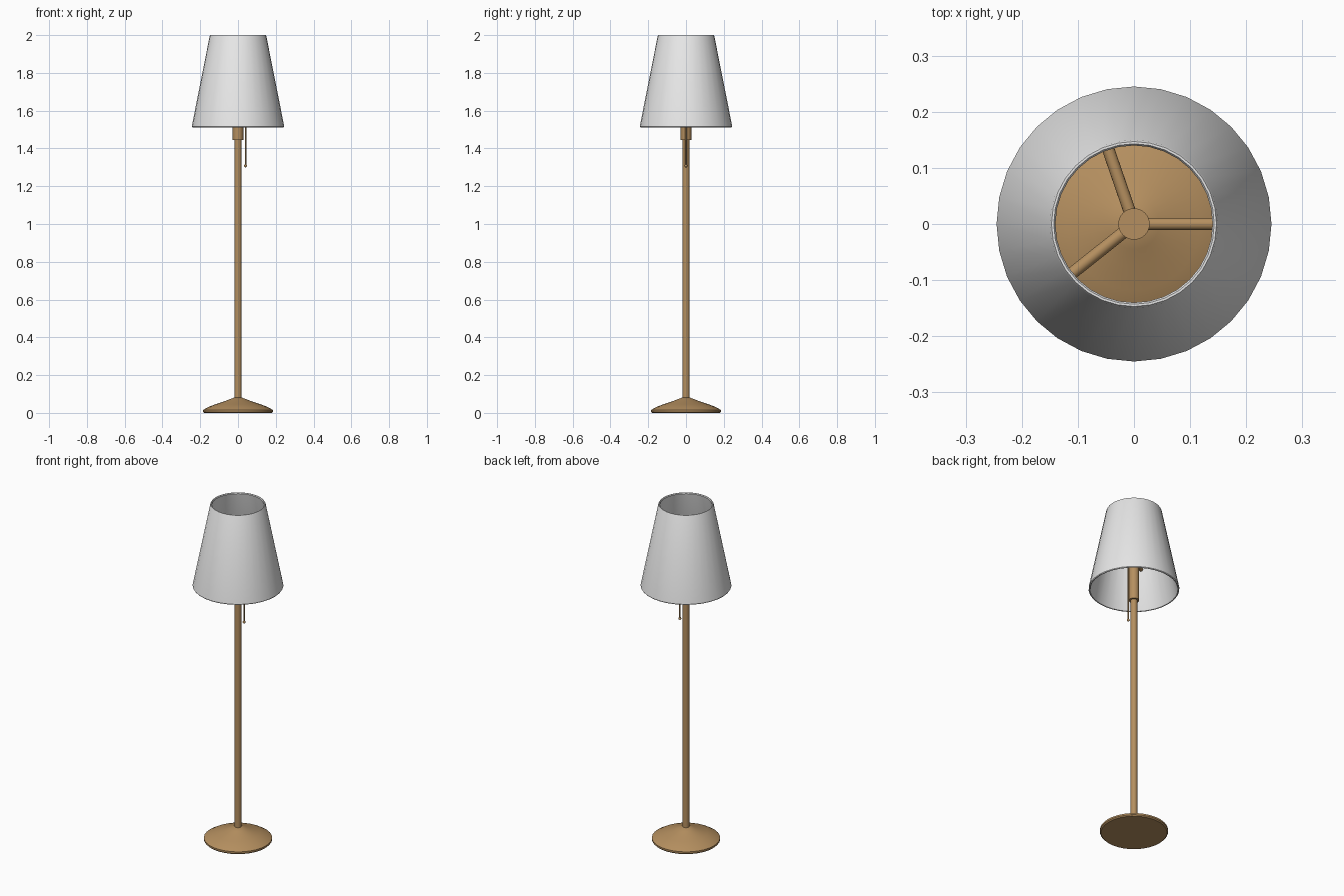
import bpy, bmesh, math
from mathutils import Vector

if "Cube" in bpy.data.objects:
    bpy.data.objects.remove(bpy.data.objects["Cube"])


def material(name, rgb):
    m = bpy.data.materials.new(name)
    m.diffuse_color = (*rgb, 1)
    m.use_nodes = True
    m.node_tree.nodes["Principled BSDF"].inputs["Base Color"].default_value = m.diffuse_color
    return m


BRASS = material("warm_brass", (0.46, 0.275, 0.115))
FABRIC = material("white_fabric", (0.80, 0.80, 0.80))


def finish(bm, name, mat, angle=35):
    bmesh.ops.recalc_face_normals(bm, faces=bm.faces)
    me = bpy.data.meshes.new(name)
    bm.to_mesh(me)
    bm.free()
    me.materials.append(mat)
    ob = bpy.data.objects.new(name, me)
    bpy.context.collection.objects.link(ob)
    bpy.ops.object.select_all(action='DESELECT')
    ob.select_set(True)
    bpy.context.view_layer.objects.active = ob
    bpy.ops.object.shade_smooth_by_angle(angle=math.radians(angle))
    return ob


def lathe(name, profile, mat, sides=32, closed=False, angle=35):
    """Turn an (r, z) profile around z; open profiles get flat end caps."""
    bm = bmesh.new()
    rings = []
    for r, z in profile:
        rings.append([bm.verts.new((r * math.cos(a), r * math.sin(a), z))
                      for a in (2 * math.pi * i / sides for i in range(sides))])
    pairs = list(zip(rings, rings[1:]))
    if closed:
        pairs.append((rings[-1], rings[0]))
    for lo, hi in pairs:
        for i in range(sides):
            j = (i + 1) % sides
            bm.faces.new((lo[i], lo[j], hi[j], hi[i]))
    if not closed:
        bm.faces.new(rings[0])
        bm.faces.new(rings[-1])
    return finish(bm, name, mat, angle)


def rod(name, a, b, r, mat, sides=16):
    a, b = Vector(a), Vector(b)
    bm = bmesh.new()
    bmesh.ops.create_cone(bm, cap_ends=True, segments=sides, radius1=r,
                          radius2=r, depth=(b - a).length)
    rot = (b - a).to_track_quat('Z', 'Y').to_matrix().to_4x4()
    bm.transform(rot)
    bmesh.ops.translate(bm, verts=bm.verts, vec=(a + b) / 2)
    return finish(bm, name, mat)


# Domed foot
lathe("base", [(0.178, 0), (0.184, 0.006), (0.184, 0.016), (0.158, 0.031),
               (0.118, 0.046), (0.075, 0.060), (0.045, 0.072), (0.018, 0.082)], BRASS, angle=25)

# Pole and the wider socket
lathe("pole", [(0.018, 0.07), (0.018, 1.46)], BRASS)
lathe("socket", [(0.028, 1.445), (0.028, 1.77)], BRASS)

# Spokes holding the shade
SPOKE_Z = 1.745
for i, deg in enumerate((0, 109, 218.5)):
    c, s = math.cos(math.radians(deg)), math.sin(math.radians(deg))
    rod(f"spoke_{i + 1}", (0.015 * c, 0.015 * s, SPOKE_Z),
        (0.192 * c, 0.192 * s, SPOKE_Z), 0.011, BRASS)

# Tapered hollow shade with softened rims
lathe("shade", [(0.237, 1.513), (0.242, 1.512), (0.245, 1.516),
                (0.150, 1.995), (0.147, 2.0), (0.143, 2.0), (0.140, 1.995),
                (0.235, 1.516)], FABRIC, closed=True, angle=40)

# Pull cord and its bead
rod("pull_cord", (0.04, 0, 1.305), (0.04, 0, SPOKE_Z), 0.004, BRASS, 8)
bm = bmesh.new()
bmesh.ops.create_uvsphere(bm, u_segments=12, v_segments=8, radius=0.008)
bmesh.ops.translate(bm, verts=bm.verts, vec=(0.04, 0, 1.308))
finish(bm, "pull_bead", BRASS, 60)
